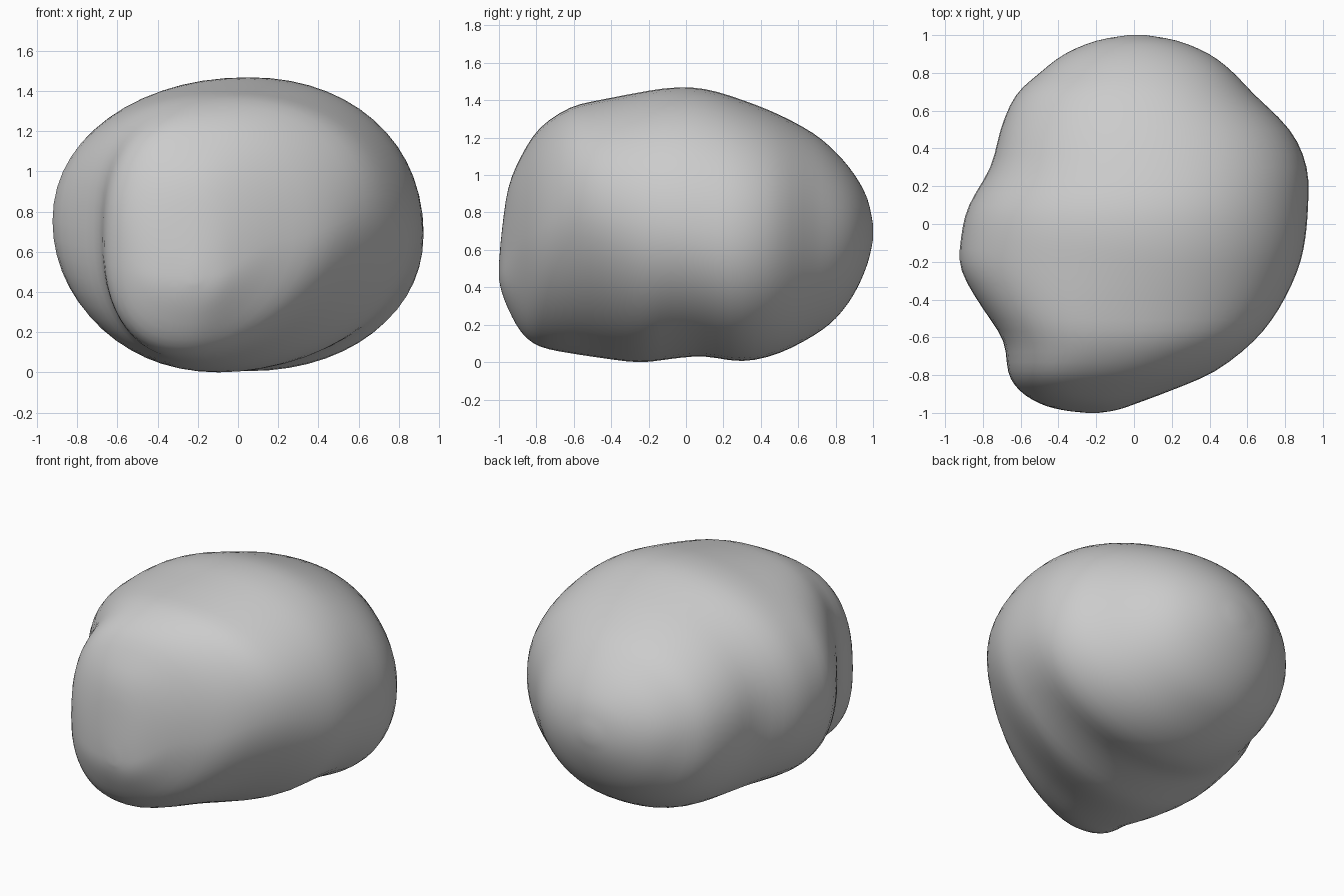
import bpy, bmesh, math

if "Cube" in bpy.data.objects:
    bpy.data.objects.remove(bpy.data.objects["Cube"])

# Outline of the boulder along y: y, left x, right x, bottom z, top z
OUTLINE = [
    (-1.00, -0.25, -0.19, 0.45, 0.53),
    (-0.985, -0.38, -0.09, 0.38, 0.70),
    (-0.95, -0.50, 0.01, 0.29, 0.94),
    (-0.88, -0.61, 0.20, 0.16, 1.11),
    (-0.78, -0.67, 0.43, 0.085, 1.26),
    (-0.62, -0.69, 0.64, 0.05, 1.37),
    (-0.45, -0.80, 0.77, 0.025, 1.41),
    (-0.25, -0.92, 0.87, 0.00, 1.45),
    (-0.08, -0.92, 0.91, 0.02, 1.475),
    (0.10, -0.88, 0.925, 0.035, 1.47),
    (0.30, -0.76, 0.92, 0.005, 1.41),
    (0.50, -0.71, 0.83, 0.05, 1.33),
    (0.68, -0.63, 0.64, 0.145, 1.23),
    (0.80, -0.50, 0.53, 0.235, 1.13),
    (0.90, -0.37, 0.40, 0.37, 1.01),
    (0.97, -0.20, 0.23, 0.53, 0.88),
    (1.00, -0.03, 0.06, 0.66, 0.74),
]

# Section character: y, top x, bottom x, left z, right z, then roundness
# exponents of the right-top, left-top, left-bottom, right-bottom quarters
SECTION = [
    (-1.00, -0.22, -0.22, 0.49, 0.49, 2.0, 2.0, 2.0, 2.0),
    (-0.88, -0.22, -0.25, 0.60, 0.66, 2.2, 2.6, 2.4, 1.7),
    (-0.60, -0.06, -0.20, 0.72, 0.82, 2.2, 2.6, 2.3, 1.75),
    (-0.15, 0.05, -0.08, 0.76, 0.74, 2.1, 2.1, 2.0, 2.0),
    (0.30, 0.08, 0.05, 0.75, 0.68, 2.1, 2.15, 2.1, 2.1),
    (0.68, 0.03, 0.02, 0.72, 0.70, 2.1, 2.1, 2.1, 2.1),
    (1.00, 0.015, 0.015, 0.70, 0.70, 2.0, 2.0, 2.0, 2.0),
]


def catmull(rows, i, t):
    p = [rows[min(max(i + k, 0), len(rows) - 1)] for k in (-1, 0, 1, 2)]
    return [0.5 * (2 * b + (c - a) * t + (2 * a - 5 * b + 4 * c - d) * t * t
                   + (3 * b - a - 3 * c + d) * t ** 3) for a, b, c, d in zip(*p)]


def section_at(y):
    for a, b in zip(SECTION, SECTION[1:]):
        if y <= b[0]:
            t = max(0.0, (y - a[0]) / (b[0] - a[0]))
            t = t * t * (3 - 2 * t)
            return [u + (v - u) * t for u, v in zip(a[1:], b[1:])]
    return SECTION[-1][1:]


def ring_points(y, xl, xr, zb, zt, count=56):
    xtop, xbot, zl, zr, *exps = section_at(y)
    inside = lambda v, lo, hi: min(max(v, lo + 0.3 * (hi - lo)), hi - 0.3 * (hi - lo))
    xtop, xbot = inside(xtop, xl, xr), inside(xbot, xl, xr)
    zl, zr = inside(zl, zb, zt), inside(zr, zb, zt)
    points = []
    for k in range(count):
        a = 2 * math.pi * k / count
        c, s = math.cos(a), math.sin(a)
        e = 2 / exps[k * 4 // count]
        x0, z1 = (xtop, zt) if s >= 0 else (xbot, zb)
        x1, z0 = (xr, zr) if c >= 0 else (xl, zl)
        points.append((x0 + (x1 - x0) * abs(c) ** e, y, z0 + (z1 - z0) * abs(s) ** e))
    return points


# Loft the rings into one closed skin
bm = bmesh.new()
rows = [catmull(OUTLINE, i, k / 3) for i in range(len(OUTLINE) - 1) for k in range(3)]
rows.append(OUTLINE[-1])
rings = []
for row in rows:
    row = [max(-1.0, min(1.0, row[0]))] + list(row[1:])
    rings.append([bm.verts.new(p) for p in ring_points(*row)])
for a, b in zip(rings, rings[1:]):
    for k in range(len(a)):
        n = (k + 1) % len(a)
        bm.faces.new((a[k], a[n], b[n], b[k]))
bm.faces.new(rings[0])
bm.faces.new(rings[-1])

# Relax the skin a little so the lobes blend
inner = [v for ring in rings[2:-2] for v in ring]
for _ in range(3):
    bmesh.ops.smooth_vert(bm, verts=inner, factor=0.4,
                          use_axis_x=True, use_axis_y=False, use_axis_z=True)
bmesh.ops.recalc_face_normals(bm, faces=bm.faces)
low = min(v.co.z for v in bm.verts)
bmesh.ops.translate(bm, verts=bm.verts, vec=(0, 0, -low))

mesh = bpy.data.meshes.new("boulder")
bm.to_mesh(mesh)
bm.free()
for poly in mesh.polygons:
    poly.use_smooth = True
boulder = bpy.data.objects.new("boulder", mesh)
bpy.context.collection.objects.link(boulder)
